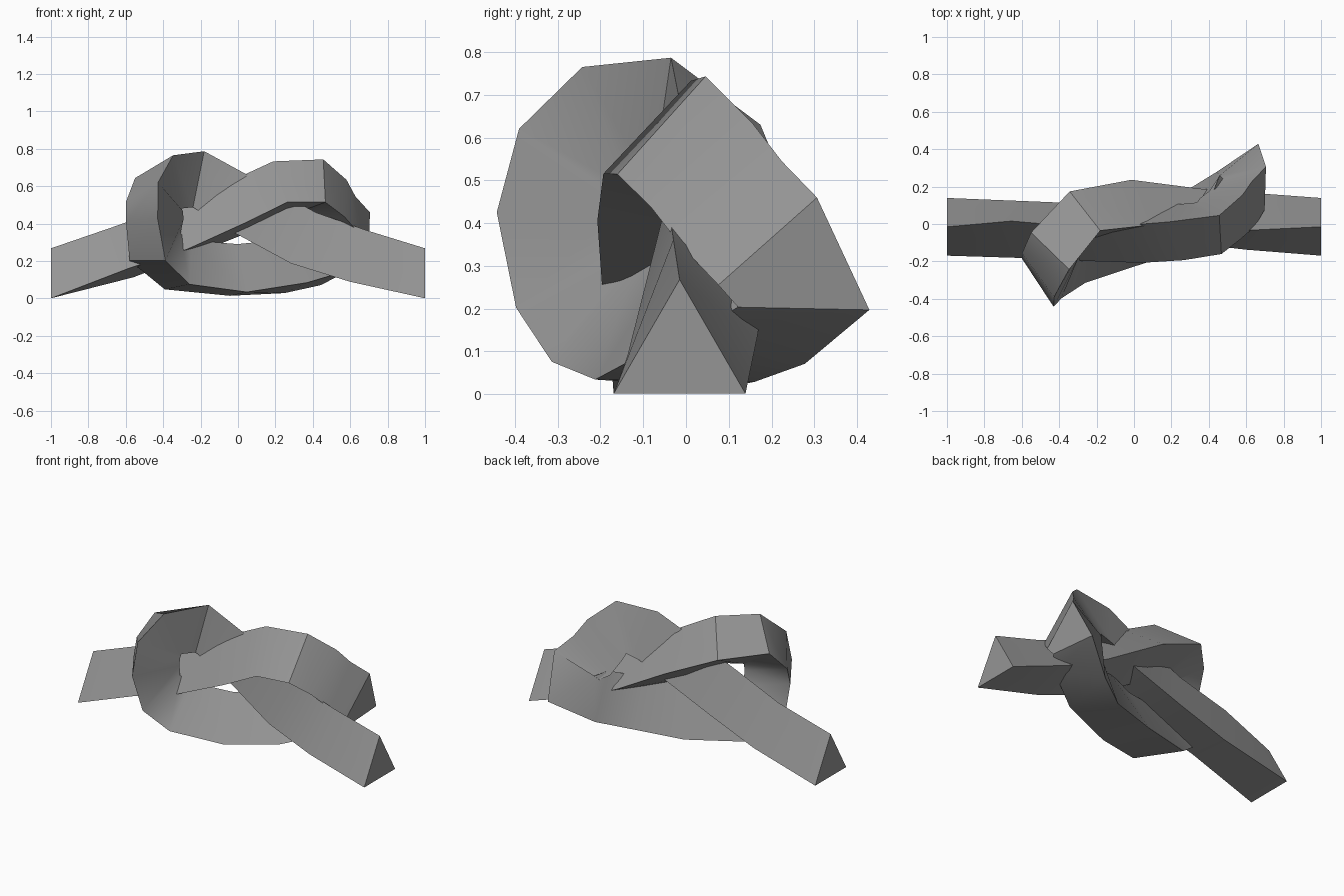
import bpy, bmesh, math
from mathutils import Vector, Matrix

cube = bpy.data.objects.get("Cube")
if cube:
    bpy.data.objects.remove(cube, do_unlink=True)

RADIUS = 0.178  # centre to corner of the triangular section

# Knot path, one list per stretch: (centre of the section, direction of its leading corner)
right_tail = [
    ((1, -.015, .09), (0, 0, 1)),
    ((.64, 0, .195), (.04, -.03, .18)),
    ((.35, .015, .305), (.06, -.06, .165)),
    ((0, .06, .5), (.04, -.065, .16)),
]
left_loop = [
    ((-.255, .02, .635), (0, -.09, .16)),
    ((-.4, -.14, .63), (.01, -.16, .1)),
    ((-.44, -.235, .535), (.01, -.18, .07)),
    ((-.44, -.265, .42), (.01, -.175, .01)),
    ((-.425, -.23, .25), (.035, -.16, -.045)),
    ((-.3, -.155, .145), (.02, -.165, -.06)),
]
bottom_strand = [
    ((0, -.06, .113), (0, -.155, -.073)),
    ((.29, .03, .143), (.06, -.16, -.063)),
    ((.49, .16, .195), (.07, -.16, -.055)),
]
right_loop = [
    ((.605, .27, .25), (.075, -.15, -.065)),
    ((.615, .205, .345), (.08, -.145, -.075)),
    ((.56, .13, .41), (.06, -.155, -.03)),
    ((.5, .07, .5), (.04, -.165, -.03)),
    ((.42, 0, .575), (.02, -.165, -.05)),
]
left_tail = [
    ((.235, -.025, .565), (.03, -.17, -.05)),
    ((.015, -.04, .46), (.03, -.16, -.05)),
    ((-.29, -.033, .33), (0, -.155, -.07)),
    ((-.6, -.015, .22), (0, -.155, -.06)),
    ((-1, -.015, .09), (0, -.866, -.5)),
]
path = right_tail + left_loop + bottom_strand + right_loop + left_tail
centres = [Vector(c) for c, _ in path]


def travel(i):
    """Direction of the path at a station; both ends are cut square to x."""
    if i in (0, len(path) - 1):
        return Vector((-1, 0, 0))
    before = (centres[i] - centres[i - 1]).normalized()
    after = (centres[i + 1] - centres[i]).normalized()
    return (before + after).normalized()


def section(bm, i):
    """Equilateral triangle square to the path."""
    axis = travel(i)
    lead = Vector(path[i][1])
    lead = (lead - axis * lead.dot(axis)).normalized() * RADIUS
    return [bm.verts.new(centres[i] + Matrix.Rotation(math.tau * k / 3, 3, axis) @ lead)
            for k in range(3)]


def make_material(name, colour):
    mat = bpy.data.materials.new(name)
    mat.use_nodes = True
    mat.diffuse_color = colour
    for node in mat.node_tree.nodes:
        if node.type == 'BSDF_PRINCIPLED':
            node.inputs["Base Color"].default_value = colour
    return mat


# Sweep the triangle along the knot and close both ends
bm = bmesh.new()
rings = [section(bm, i) for i in range(len(path))]
for a, b in zip(rings, rings[1:]):
    for k in range(3):
        n = (k + 1) % 3
        bm.faces.new((a[k], a[n], b[n], b[k]))
bm.faces.new(rings[0][::-1])
bm.faces.new(rings[-1])
bmesh.ops.recalc_face_normals(bm, faces=bm.faces)

mesh = bpy.data.meshes.new("knotted_bar")
bm.to_mesh(mesh)
bm.free()
mesh.materials.append(make_material("mid grey", (0.3, 0.3, 0.3, 1)))

knot = bpy.data.objects.new("knotted_bar", mesh)
bpy.context.collection.objects.link(knot)

# Smooth along the bands, sharp on the corners
bpy.ops.object.select_all(action='DESELECT')
knot.select_set(True)
bpy.context.view_layer.objects.active = knot
bpy.ops.object.shade_smooth_by_angle(angle=math.radians(35))
